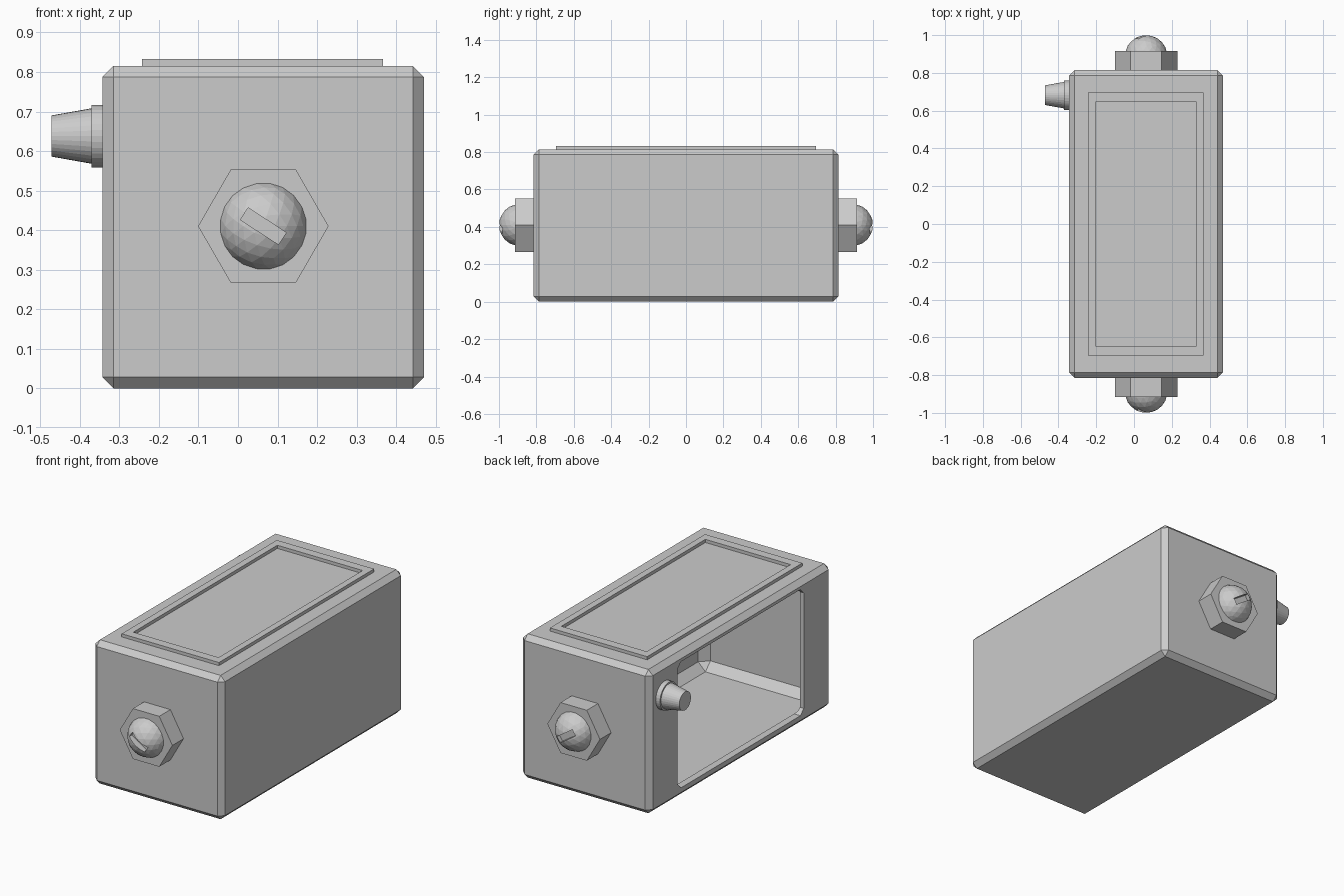
import bpy, bmesh, math
from mathutils import Matrix, Vector

if "Cube" in bpy.data.objects:
    bpy.data.objects.remove(bpy.data.objects["Cube"])


def finish(name, bm):
    bmesh.ops.recalc_face_normals(bm, faces=bm.faces)
    me = bpy.data.meshes.new(name)
    bm.to_mesh(me)
    bm.free()
    ob = bpy.data.objects.new(name, me)
    bpy.context.collection.objects.link(ob)
    return ob


def box(name, lo, hi, chamfer=0, axis=None):
    """Box between two corners; chamfers all edges, or only those along one axis."""
    lo, hi = Vector(lo), Vector(hi)
    bm = bmesh.new()
    bmesh.ops.create_cube(bm, size=1, matrix=Matrix.Translation((lo + hi) / 2)
                          @ Matrix.Diagonal((*(hi - lo), 1)))
    if chamfer:
        edges = [e for e in bm.edges if axis is None or
                 abs(e.verts[0].co[axis] - e.verts[1].co[axis]) > 1e-4]
        bmesh.ops.bevel(bm, geom=edges, offset=chamfer, segments=1, affect='EDGES')
    return finish(name, bm)


def cone(name, start, end, r1, r2, sides, spin=0):
    """Capped cone or prism running from start to end."""
    a, b = Vector(start), Vector(end)
    rot = (b - a).to_track_quat('Z', 'Y').to_matrix().to_4x4()
    bm = bmesh.new()
    bmesh.ops.create_cone(bm, cap_ends=True, segments=sides, radius1=r1, radius2=r2,
                          depth=(b - a).length,
                          matrix=Matrix.Translation((a + b) / 2) @ rot
                          @ Matrix.Rotation(spin, 4, 'Z'))
    return finish(name, bm)


def apply_mod(ob, mod):
    bpy.context.view_layer.objects.active = ob
    bpy.ops.object.modifier_apply(modifier=mod.name)


def cut(ob, cutter):
    mod = ob.modifiers.new("cut", 'BOOLEAN')
    mod.operation, mod.solver, mod.object = 'DIFFERENCE', 'EXACT', cutter
    apply_mod(ob, mod)
    bpy.data.objects.remove(cutter)


def mirror_y(ob):
    mod = ob.modifiers.new("mirror", 'MIRROR')
    mod.use_axis = (False, True, False)
    mod.use_mirror_merge = False
    apply_mod(ob, mod)


# Hollow casing, open on the left side
casing = box("casing", (-0.343, -0.815, 0), (0.47, 0.815, 0.815), 0.028)
cut(casing, box("cavity", (-0.318, -0.79, 0.025), (0.445, 0.79, 0.79), 0.045))
cut(casing, box("opening", (-0.45, -0.565, 0.055), (-0.26, 0.565, 0.77), 0.03, axis=0))

# Raised rectangular rim on the top
rim = box("top_rim", (-0.243, -0.695, 0.81), (0.367, 0.695, 0.833))
cut(rim, box("rim_hole", (-0.205, -0.645, 0.7), (0.33, 0.645, 0.9)))

# Hexagonal nuts on both ends, with corners pointing sideways
CX, CZ = 0.064, 0.41
nut = cone("end_nuts", (CX, -0.81, CZ), (CX, -0.915, CZ), 0.165, 0.165, 6, math.pi / 2)
# Make sure a corner lies on the x axis whatever the prism's roll
if max(v.co.x for v in nut.data.vertices) < CX + 0.16:
    turn = (Matrix.Translation((CX, 0, CZ)) @ Matrix.Rotation(math.pi / 6, 4, 'Y')
            @ Matrix.Translation((-CX, 0, -CZ)))
    nut.data.transform(turn)
mirror_y(nut)

# Faceted domes with a screwdriver slot
bm = bmesh.new()
bmesh.ops.create_icosphere(bm, subdivisions=3, radius=0.113,
                           matrix=Matrix.Translation((CX, -0.887, CZ))
                           @ Matrix.Rotation(math.pi / 2, 4, 'X'))
res = bmesh.ops.bisect_plane(bm, geom=bm.verts[:] + bm.edges[:] + bm.faces[:],
                             plane_co=(0, -0.9, 0), plane_no=(0, -1, 0), clear_inner=True)
rim_edges = [e for e in res["geom_cut"] if isinstance(e, bmesh.types.BMEdge)]
bmesh.ops.contextual_create(bm, geom=rim_edges)
dome = finish("screw_domes", bm)
slot = box("slot", (-0.0575, -0.05, -0.018), (0.0575, 0.05, 0.018))
slot.data.transform(Matrix.Translation((CX, -1.01, CZ))
                    @ Matrix.Rotation(math.radians(33), 4, 'Y'))
cut(dome, slot)
mirror_y(dome)

# Tapered side knob with its collar
KY, KZ = 0.682, 0.638
cone("knob_collar", (-0.335, KY, KZ), (-0.37, KY, KZ), 0.079, 0.079, 32)
cone("side_knob", (-0.365, KY, KZ), (-0.472, KY, KZ), 0.071, 0.052, 32)
